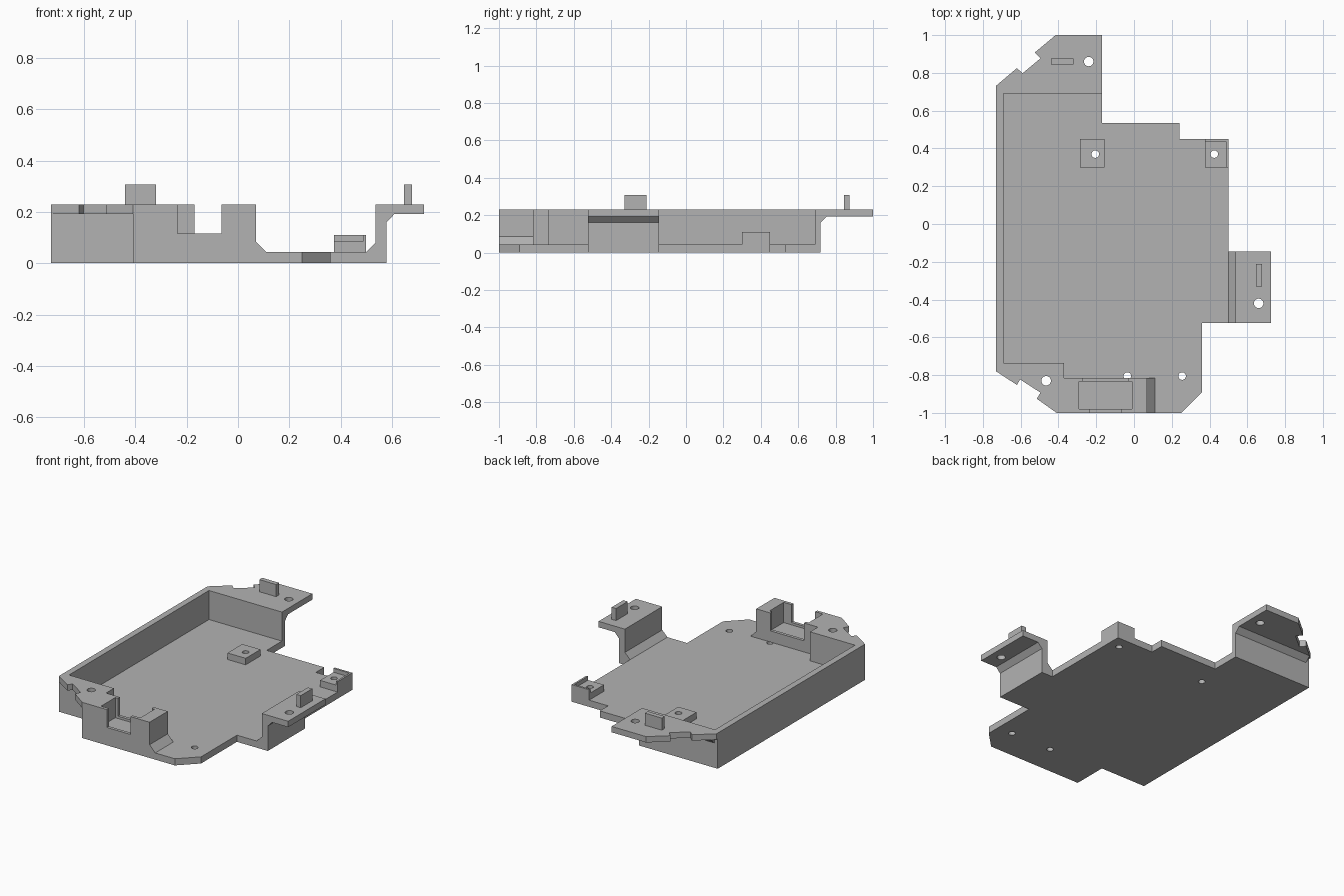
import bpy
import bmesh
from mathutils import Matrix, Vector

if "Cube" in bpy.data.objects:
    bpy.data.objects.remove(bpy.data.objects["Cube"], do_unlink=True)

grey = bpy.data.materials.new("plain_grey")
grey.use_nodes = True
grey.diffuse_color = (0.45, 0.45, 0.45, 1)
grey.node_tree.nodes["Principled BSDF"].inputs["Base Color"].default_value = grey.diffuse_color

FLOOR, TOP, UNDER = 0.043, 0.23, 0.192   # floor top, rim top, flange underside
LEDGE, RIM = 0.085, 0.11                 # post heights


def finish(name, bm):
    bmesh.ops.recalc_face_normals(bm, faces=bm.faces)
    mesh = bpy.data.meshes.new(name)
    bm.to_mesh(mesh)
    bm.free()
    mesh.materials.append(grey)
    obj = bpy.data.objects.new(name, mesh)
    bpy.context.collection.objects.link(obj)
    return obj


def extrude(name, outline, place, shift):
    """Extrude a 2D outline; place maps its points to 3D."""
    bm = bmesh.new()
    face = bm.faces.new([bm.verts.new(place(a, b)) for a, b in outline])
    result = bmesh.ops.extrude_face_region(bm, geom=[face])
    verts = [v for v in result["geom"] if isinstance(v, bmesh.types.BMVert)]
    bmesh.ops.translate(bm, verts=verts, vec=Vector(shift))
    return finish(name, bm)


def slab(name, outline, z0, z1):
    return extrude(name, outline, lambda x, y: (x, y, z0), (0, 0, z1 - z0))


def box(name, x0, x1, y0, y1, z0, z1):
    return slab(name, [(x0, y0), (x1, y0), (x1, y1), (x0, y1)], z0, z1)


def cut(obj, cutter):
    """Subtract the cutter, then discard it."""
    cutter.hide_render = True
    mod = obj.modifiers.new("cut", "BOOLEAN")
    mod.operation = "DIFFERENCE"
    mod.solver = "EXACT"
    mod.object = cutter
    bpy.context.view_layer.objects.active = obj
    bpy.ops.object.modifier_apply(modifier=mod.name)
    bpy.data.objects.remove(cutter, do_unlink=True)


def drill(obj, x, y, radius):
    bm = bmesh.new()
    bmesh.ops.create_cone(bm, cap_ends=True, segments=32, radius1=radius,
                          radius2=radius, depth=1,
                          matrix=Matrix.Translation((x, y, 0.1)))
    cut(obj, finish("drill", bm))


# Floor plate with its screw holes
floor = slab("floor_plate", [
    (-0.73, 0.72), (-0.73, -0.78), (-0.41, -0.78), (-0.41, -1), (0.25, -1),
    (0.36, -0.89), (0.36, -0.525), (0.58, -0.525), (0.58, -0.145), (0.5, -0.145),
    (0.5, 0.45), (0.24, 0.45), (0.24, 0.535), (-0.17, 0.535), (-0.17, 0.72)],
    0, FLOOR)
for x, y in [(-0.205, 0.37), (0.425, 0.37), (0.255, -0.805), (-0.035, -0.805)]:
    drill(floor, x, y, 0.02)

# Walls around the long side, with the front block
walls = slab("side_walls", [
    (-0.73, 0.72), (-0.73, -0.78), (-0.41, -0.78), (-0.41, -1), (0.07, -1),
    (0.07, -0.815), (-0.37, -0.815), (-0.37, -0.735), (-0.69, -0.735),
    (-0.69, 0.69), (-0.17, 0.69), (-0.17, 0.72)], FLOOR, TOP)
cut(walls, box("front_notch", -0.235, -0.065, -1.1, -0.9, 0.115, 0.5))
cut(walls, box("rear_notch", -0.27, -0.03, -0.9, -0.8, 0.115, 0.5))
cut(walls, box("pocket", -0.29, -0.01, -0.98, -0.835, 0.1, 0.5))

# Sloped foot beside the front block
extrude("block_fillet", [(0.07, FLOOR), (0.11, FLOOR), (0.07, 0.085)],
        lambda x, z: (x, -1, z), (0, 0.185, 0))

# Back flange, its support slope and locating tab
back = slab("back_flange", [
    (-0.17, 0.72), (-0.17, 1), (-0.415, 1), (-0.525, 0.908), (-0.495, 0.877),
    (-0.59, 0.798), (-0.62, 0.825), (-0.73, 0.732), (-0.73, 0.72)], UNDER, TOP)
drill(back, -0.24, 0.86, 0.025)
extrude("back_flange_fillet", [(0.72, 0.16), (0.752, UNDER), (0.72, UNDER)],
        lambda y, z: (-0.17, y, z), (-0.537, 0, 0))
box("back_tab", -0.44, -0.32, 0.845, 0.875, TOP, 0.308)

# Front corner flange
front = slab("front_flange", [
    (-0.73, -0.78), (-0.62, -0.852), (-0.603, -0.823), (-0.495, -0.893),
    (-0.515, -0.925), (-0.41, -1), (-0.41, -0.78)], UNDER, TOP)
drill(front, -0.465, -0.83, 0.025)

# Side bracket with sloped corners and locating tab
bracket = extrude("side_bracket", [
    (0.5, FLOOR), (0.58, FLOOR), (0.58, 0.16), (0.61, UNDER), (0.725, UNDER),
    (0.725, TOP), (0.537, TOP), (0.537, 0.08)],
    lambda x, z: (x, -0.525, z), (0, 0.38, 0))
drill(bracket, 0.66, -0.42, 0.025)
box("side_tab", 0.647, 0.678, -0.33, -0.212, TOP, 0.308)

# Screw posts
inner = box("inner_post", -0.285, -0.155, 0.3, 0.45, FLOOR, LEDGE)
drill(inner, -0.205, 0.37, 0.02)
corner = box("corner_post", 0.375, 0.5, 0.3, 0.45, FLOOR, LEDGE)
drill(corner, 0.425, 0.37, 0.02)
slab("corner_post_rim", [(0.5, 0.3), (0.5, 0.45), (0.375, 0.45), (0.375, 0.437),
                         (0.488, 0.437), (0.488, 0.3)], LEDGE, RIM)
